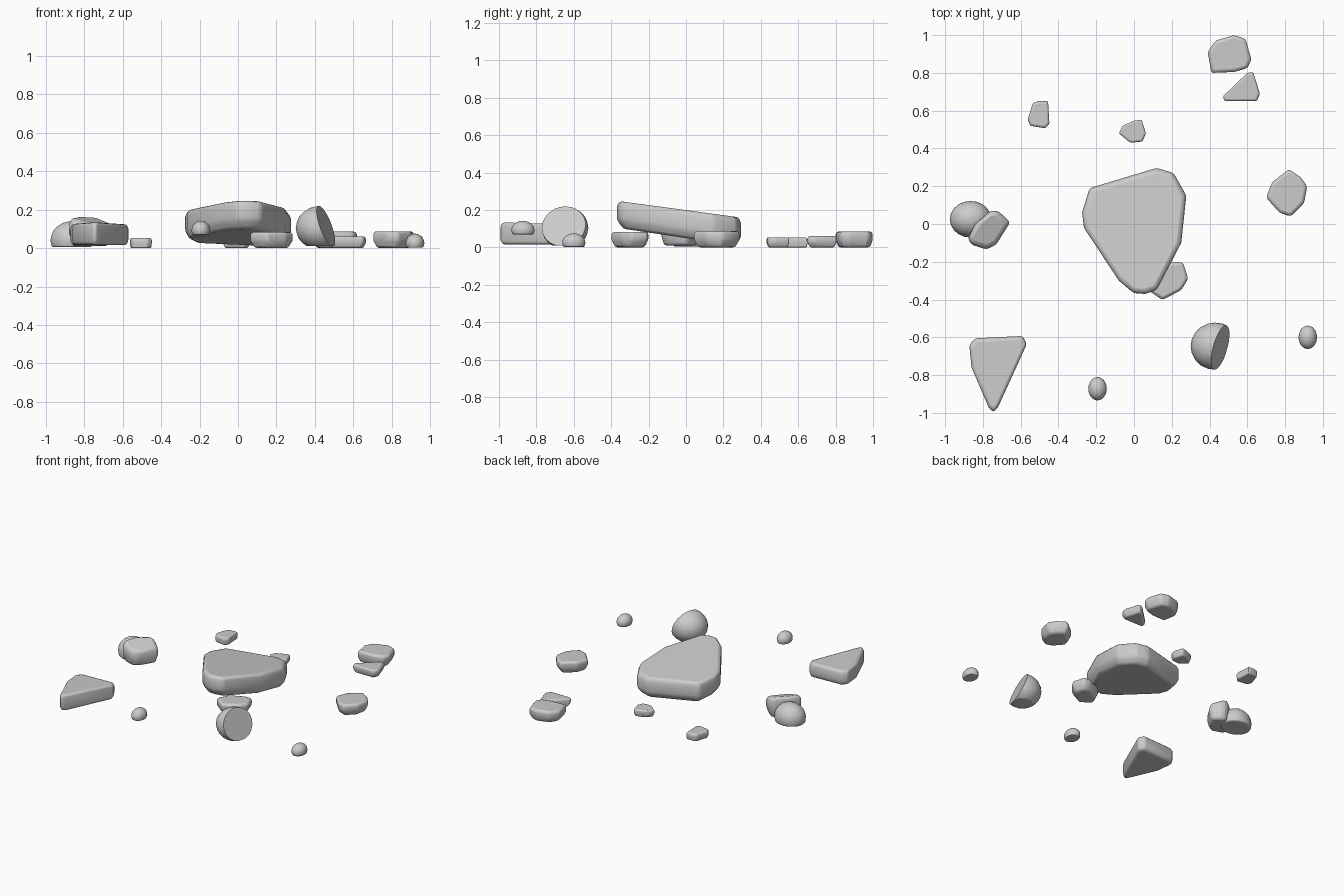
import bpy, bmesh
from mathutils import Vector

if "Cube" in bpy.data.objects:
    bpy.data.objects.remove(bpy.data.objects["Cube"])


def finish(name, bm, bevel, segments=2):
    bmesh.ops.recalc_face_normals(bm, faces=bm.faces[:])
    me = bpy.data.meshes.new(name)
    bm.to_mesh(me)
    bm.free()
    ob = bpy.data.objects.new(name, me)
    bpy.context.collection.objects.link(ob)
    m = ob.modifiers.new("soft_edges", "BEVEL")
    m.width, m.segments = bevel, segments
    m.limit_method = "ANGLE"
    m.angle_limit = 0.5
    bpy.context.view_layer.objects.active = ob
    ob.select_set(True)
    bpy.ops.object.shade_smooth_by_angle(angle=0.7)
    ob.select_set(False)
    return ob


def slab(name, outline, bottom, top, base=0.85, crown=0.95, bevel=0.012, belly=0.45):
    """Flat stone: plan outline between two planes (z at centre, x slope, y slope)."""
    n = len(outline)
    cx = (min(p[0] for p in outline) + max(p[0] for p in outline)) / 2
    cy = (min(p[1] for p in outline) + max(p[1] for p in outline)) / 2
    bm = bmesh.new()
    rings = []
    for scale, f in ((base, 0), (1, belly), (1, 0.8), (crown, 1)):
        ring = []
        for x, y in outline:
            dx, dy = (x - cx) * scale, (y - cy) * scale
            zb = bottom[0] + bottom[1] * dx + bottom[2] * dy
            zt = top[0] + top[1] * dx + top[2] * dy
            ring.append(bm.verts.new((cx + dx, cy + dy, zb + f * (zt - zb))))
        rings.append(ring)
    for a, b in zip(rings, rings[1:]):
        for i in range(n):
            j = (i + 1) % n
            bm.faces.new((a[i], a[j], b[j], b[i]))
    bm.faces.new(rings[0])
    bm.faces.new(rings[-1])
    return finish(name, bm, bevel)


def dome(name, centre, radii, cuts, bevel=0.006):
    """Rounded stone: ellipsoid with flat cuts given as (point, normal)."""
    bm = bmesh.new()
    bmesh.ops.create_icosphere(bm, subdivisions=3, radius=1)
    for v in bm.verts:
        v.co = Vector(centre) + Vector([v.co[i] * radii[i] for i in range(3)])
    for point, normal in cuts:
        geom = bm.verts[:] + bm.edges[:] + bm.faces[:]
        bmesh.ops.bisect_plane(bm, geom=geom, plane_co=point, plane_no=normal, clear_outer=True)
        rim = [e for e in bm.edges if e.is_boundary]
        bmesh.ops.contextual_create(bm, geom=rim)
    return finish(name, bm, bevel)


# Big tilted centre slab and the stone propping it up
slab("centre_slab", [(-.275, .06), (-.235, .19), (.12, .297), (.21, .27), (.277, .15), (.25, -.1),
                     (.12, -.35), (.06, -.37), (0, -.367), (-.08, -.30), (-.265, -.02)],
     (.055, 0, -.15), (.204, 0, -.135), base=.9, crown=.96, bevel=.015, belly=.3)
slab("prop_stone", [(.06, -.34), (.15, -.402), (.25, -.35), (.287, -.29), (.26, -.205),
                    (.21, -.20), (.10, -.25)], (0, 0, 0), (.083, 0, 0), base=.78)

# Flat stones at the right and back
slab("right_flat_stone", [(.70, .14), (.73, .22), (.82, .29), (.88, .25), (.917, .20), (.90, .11),
                          (.83, .04), (.77, .06)], (0, 0, 0), (.087, 0, 0), base=.8)
slab("back_flat_stone", [(.39, .91), (.43, .97), (.53, 1.0), (.59, .98), (.622, .87), (.60, .825),
                         (.53, .805), (.41, .80)], (0, 0, 0), (.085, 0, 0), base=.85)
slab("back_wedge_stone", [(.47, .675), (.60, .80), (.63, .805), (.667, .69), (.65, .65), (.48, .65)],
     (0, 0, 0), (.06, 0, 0), base=.85, bevel=.008)
slab("small_stone_left", [(-.563, .555), (-.535, .64), (-.51, .65), (-.455, .65), (-.448, .53),
                          (-.47, .507), (-.55, .52)], (0, 0, 0), (.053, 0, 0), base=.95, crown=.9, bevel=.007)
slab("small_stone_back", [(-.08, .48), (-.06, .52), (0, .547), (.04, .553), (.063, .48), (.045, .437),
                          (-.02, .43)], (0, 0, 0), (.053, 0, 0), base=.85, bevel=.007)

# Triangular slab at the front left
slab("triangle_slab", [(-.872, -.64), (-.84, -.605), (-.59, -.593), (-.567, -.635), (-.72, -.97),
                       (-.745, -.997), (-.77, -.97), (-.86, -.76)],
     (.015, 0, 0), (.128, 0, -.03), base=.93, crown=.95, belly=.2)

# Pair at the left: leaning slab against a round stone
slab("leaning_stone", [(-.88, -.08), (-.84, 0), (-.76, .07), (-.72, .07), (-.655, .01), (-.73, -.11),
                       (-.78, -.135), (-.86, -.11)],
     (.01, 0, 0), (.145, -.22, .22), base=.85, crown=.88, bevel=.015)
dome("round_stone", (-.865, .025, .04), (.11, .097, .10), [((0, 0, .005), (0, 0, -1))])

# Upright stone with a split face
dome("split_stone", (.43, -.647, .105), (.13, .125, .115),
     [((.46, -.647, .11), (.9, -.25, .33)), ((0, 0, .01), (0, 0, -1))], bevel=.01)

# Pebbles
for name, x, y, z in (("pebble_front", -.193, -.872, .07), ("pebble_right", .92, -.6, .003)):
    dome(name, (x, y, z + .022), (.049, .062, .05), [((0, 0, z), (0, 0, -1))], bevel=.003)
